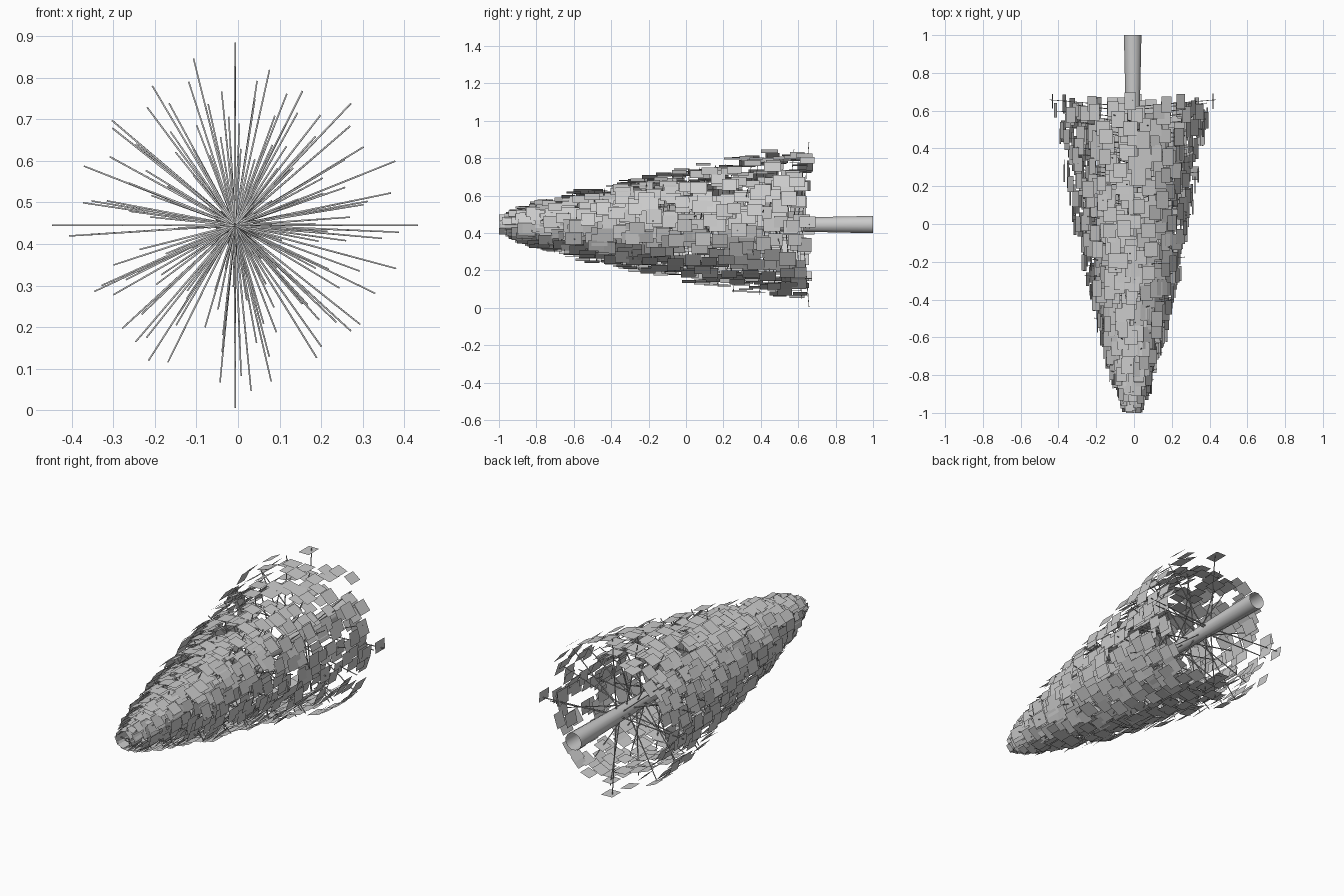
import bpy, bmesh, math, random
from mathutils import Vector

if "Cube" in bpy.data.objects:
    bpy.data.objects.remove(bpy.data.objects["Cube"])

random.seed(7)
CX, CZ = -0.007, 0.445          # trunk axis (tree lies along y, tip at -y)

# Crown outline: (y, radius)
OUTLINE = [(-1.0, .045), (-.9, .095), (-.8, .13), (-.6, .185), (-.4, .23),
           (-.2, .275), (0, .315), (.2, .355), (.4, .395), (.65, .435)]


def crown_radius(y):
    for (y0, r0), (y1, r1) in zip(OUTLINE, OUTLINE[1:]):
        if y <= y1:
            return r0 + (r1 - r0) * max(0, y - y0) / (y1 - y0)
    return OUTLINE[-1][1]


def radial(a):
    return Vector((math.cos(a), 0, math.sin(a)))


def finish(bm, name):
    mesh = bpy.data.meshes.new(name)
    bm.to_mesh(mesh)
    bm.free()
    ob = bpy.data.objects.new(name, mesh)
    bpy.context.collection.objects.link(ob)
    return ob


def tube(bm, p0, p1, r0, r1, sides):
    axis = (p1 - p0).normalized()
    u = axis.orthogonal().normalized()
    v = axis.cross(u)
    rings = []
    for p, r in ((p0, r0), (p1, r1)):
        rings.append([bm.verts.new(p + r * (math.cos(t) * u + math.sin(t) * v))
                      for t in (2 * math.pi * i / sides for i in range(sides))])
    for i in range(sides):
        j = (i + 1) % sides
        f = bm.faces.new((rings[0][i], rings[0][j], rings[1][j], rings[1][i]))
        f.smooth = True


# Trunk: open tapered tube
bm = bmesh.new()
tube(bm, Vector((CX, 1, CZ)), Vector((CX, -.97, CZ)), .048, .004, 12)
finish(bm, "trunk")

# Branch layout: one four-way whorl at the base, then a golden-angle spiral
branches = [(.64, k * math.pi / 2, .44) for k in range(4)]
COUNT = 150
for i in range(COUNT):
    t = (i + .5) / COUNT
    y = .63 - 1.6 * t
    branches.append((y, i * 2.39996 + random.uniform(-.12, .12),
                     crown_radius(y) * random.uniform(.9, 1)))
wood = bmesh.new()
for y, a, length in branches:
    root = Vector((CX, y - .02, CZ))
    tip = Vector((CX, y + .04 * length, CZ)) + radial(a) * length
    tube(wood, root, tip, .0035, .0025, 4)
finish(wood, "branches")

# Flat leaf cards hanging in a thick shell around the branch ends
leaves = bmesh.new()


def card(y, a, r):
    c = Vector((CX, y, CZ)) + radial(a) * r
    across = radial(a + math.pi / 2 + random.uniform(-.2, .2))
    across *= random.uniform(.028, .04) * min(1, .5 + r * 3)
    along = Vector((0, random.uniform(.036, .046), 0))
    leaves.faces.new([leaves.verts.new(c + s * across + t * along)
                      for s, t in ((-1, -1), (1, -1), (1, 1), (-1, 1))])


CARDS = 1050
for i in range(CARDS):
    t = (i + .5) / CARDS
    y = .64 - 1.6 * t + random.uniform(-.03, .03)
    y = max(-.955, min(.65, y))
    r = crown_radius(y - .03) * (1 - .32 * random.random() ** 1.1)
    card(y, i * 2.39996 + random.uniform(-.15, .15), r)
for k in range(4):              # cards at the ends of the lowest whorl
    card(.65, k * math.pi / 2 + .03, .425)

# Keep the cards inside the overall size
for v in leaves.verts:
    v.co.z = min(.888, max(.002, v.co.z))
finish(leaves, "leaf_cards")
